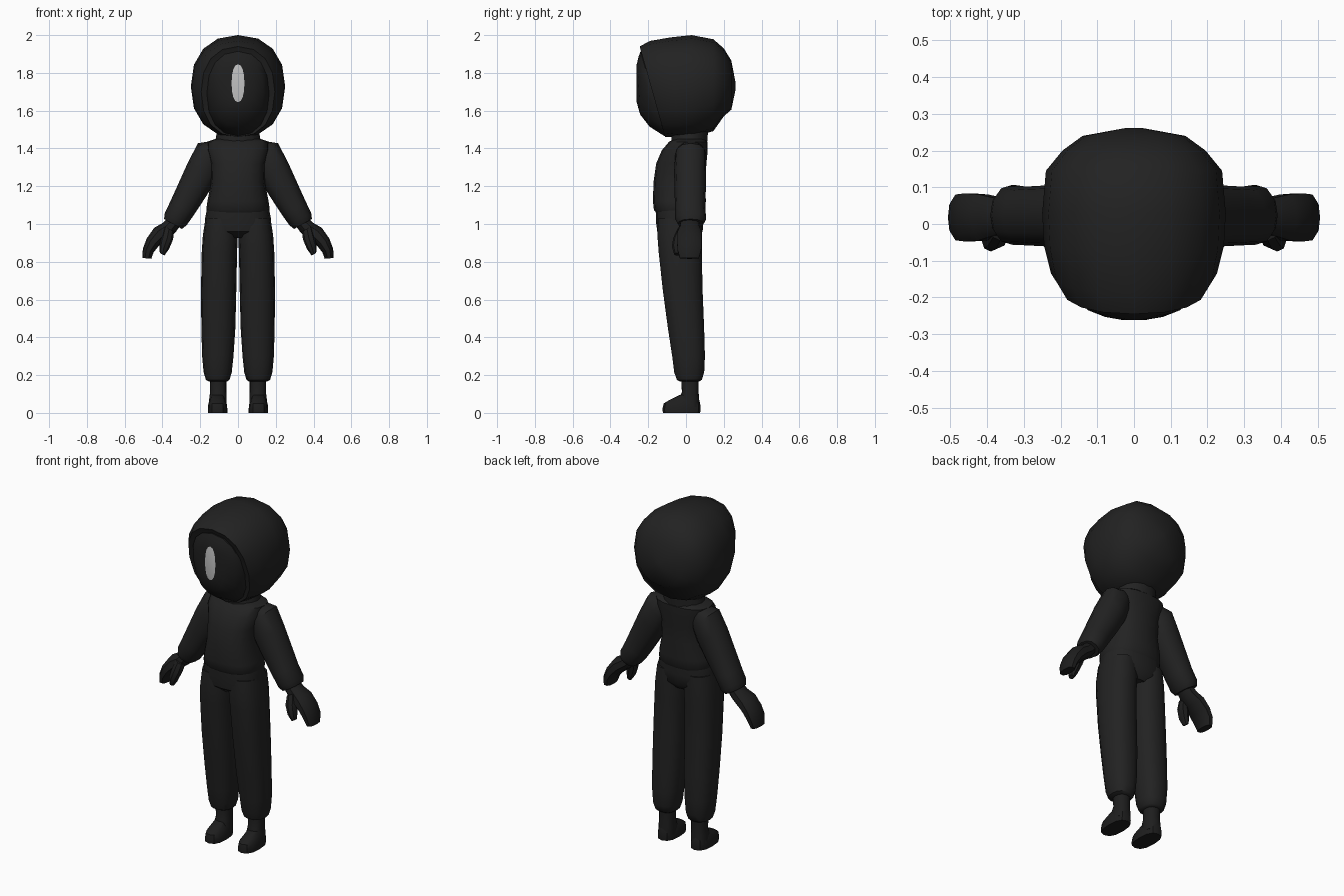
import bpy, bmesh, math
from mathutils import Vector


def material(name, v):
    m = bpy.data.materials.new(name)
    m.diffuse_color = (v, v, v, 1)
    return m


SUIT = material("charcoal cloth", 0.016)
MASK = material("black mask", 0.014)
LEATHER = material("black leather", 0.013)
PALE = material("pale grey", 0.55)


def loft(name, rings, mat, n=14, power=2.0, mirror=False, cap_mat=None, angle=40):
    """Skin rings of (centre, u axis, v axis) and cap both ends."""
    bm = bmesh.new()
    rows = []
    for c, u, v in rings:
        row = []
        for i in range(n):
            a = 2 * math.pi * i / n
            ca, sa = math.cos(a), math.sin(a)
            x = math.copysign(abs(ca) ** (2 / power), ca)
            y = math.copysign(abs(sa) ** (2 / power), sa)
            row.append(bm.verts.new(Vector(c) + Vector(u) * x + Vector(v) * y))
        rows.append(row)
    for r0, r1 in zip(rows, rows[1:]):
        for i in range(n):
            j = (i + 1) % n
            bm.faces.new((r0[i], r0[j], r1[j], r1[i]))
    bm.faces.new(rows[0])
    end = bm.faces.new(rows[-1])
    if cap_mat:
        end.material_index = 1
    bmesh.ops.recalc_face_normals(bm, faces=bm.faces)
    me = bpy.data.meshes.new(name)
    bm.to_mesh(me)
    bm.free()
    me.materials.append(mat)
    if cap_mat:
        me.materials.append(cap_mat)
    ob = bpy.data.objects.new(name, me)
    bpy.context.collection.objects.link(ob)
    bpy.ops.object.select_all(action='DESELECT')
    ob.select_set(True)
    bpy.context.view_layer.objects.active = ob
    bpy.ops.object.shade_smooth_by_angle(angle=math.radians(angle))
    if mirror:
        ob.modifiers.new("Mirror", 'MIRROR')
    return ob


def level(rows):
    """Horizontal rings from (z, x0, x1, y0, y1)."""
    return [(((x0 + x1) / 2, (y0 + y1) / 2, z), ((x1 - x0) / 2, 0, 0),
             (0, (y1 - y0) / 2, 0)) for z, x0, x1, y0, y1 in rows]


def upright(rows):
    """Leaning vertical rings from (y, zc, rx, rz, lean)."""
    return [((0, y, z), (rx, 0, 0), (0, -lean * rz, rz)) for y, z, rx, rz, lean in rows]


def limb(rows):
    """Rings along an arm from (x, y, z, tilt, thickness, depth)."""
    out = []
    for x, y, z, tilt, t, d in rows:
        a = math.radians(tilt)
        out.append(((x, y, z), (t * math.cos(a), 0, t * math.sin(a)), (0, d, 0)))
    return out


# Hood, from the back of the head to the rolled rim
loft("hood", upright([
    (0.262, 1.73, 0.02, 0.02, 0), (0.24, 1.735, 0.14, 0.13, 0),
    (0.20, 1.75, 0.195, 0.18, 0), (0.145, 1.735, 0.24, 0.243, 0),
    (0.03, 1.728, 0.25, 0.272, 0), (-0.06, 1.722, 0.245, 0.266, 0.08),
    (-0.135, 1.715, 0.226, 0.254, 0.22), (-0.178, 1.70, 0.195, 0.24, 0.28),
    (-0.172, 1.695, 0.168, 0.224, 0.28)]), SUIT, power=2.25, n=16)

# Domed mask with a plain pale oval set in its face
loft("mask", upright([
    (-0.14, 1.69, 0.16, 0.22, 0.28), (-0.178, 1.69, 0.165, 0.224, 0.28),
    (-0.222, 1.70, 0.135, 0.185, 0.16), (-0.25, 1.72, 0.085, 0.14, 0.05),
    (-0.261, 1.745, 0.034, 0.10, 0)]), MASK, power=2.25, n=16, cap_mat=PALE, angle=50)

# Neck and jacket
loft("neck", level([(1.38, -0.13, 0.13, -0.08, 0.11),
                    (1.50, -0.11, 0.11, -0.08, 0.12)]), SUIT)
loft("jacket", level([
    (1.055, -0.155, 0.155, -0.155, 0.09), (1.075, -0.168, 0.168, -0.17, 0.10),
    (1.12, -0.162, 0.162, -0.175, 0.105), (1.22, -0.142, 0.142, -0.172, 0.102),
    (1.32, -0.145, 0.145, -0.158, 0.108), (1.39, -0.165, 0.165, -0.128, 0.115),
    (1.435, -0.165, 0.165, -0.09, 0.115), (1.45, -0.12, 0.12, -0.06, 0.10)]),
    SUIT, power=2.5, n=16)

# Trousers
loft("hips", level([
    (0.925, -0.09, 0.09, -0.11, 0.06), (0.96, -0.165, 0.165, -0.152, 0.088),
    (1.02, -0.176, 0.176, -0.16, 0.093), (1.10, -0.16, 0.16, -0.16, 0.092)]),
    SUIT, power=2.5, n=16)
loft("trouser_leg", level([
    (0.165, 0.06, 0.15, -0.03, 0.07), (0.175, 0.045, 0.17, -0.05, 0.085),
    (0.215, 0.033, 0.182, -0.064, 0.098), (0.30, 0.024, 0.19, -0.075, 0.102),
    (0.45, 0.014, 0.194, -0.098, 0.098), (0.65, 0.009, 0.196, -0.125, 0.09),
    (0.85, 0.005, 0.192, -0.147, 0.086), (0.94, 0.001, 0.186, -0.154, 0.088),
    (1.03, 0.01, 0.172, -0.15, 0.085)]), SUIT, power=2.4, mirror=True)

# Boots
loft("boot_shaft", level([
    (0.03, 0.06, 0.155, -0.03, 0.07), (0.08, 0.06, 0.152, -0.035, 0.07),
    (0.11, 0.062, 0.148, -0.022, 0.066), (0.19, 0.062, 0.15, -0.025, 0.068)]),
    LEATHER, n=12, power=2.4, mirror=True)
loft("boot_foot", level([
    (0.0, 0.056, 0.16, -0.122, 0.075), (0.02, 0.056, 0.16, -0.125, 0.077),
    (0.05, 0.06, 0.157, -0.118, 0.075), (0.07, 0.068, 0.15, -0.085, 0.07),
    (0.095, 0.075, 0.142, -0.035, 0.06)]), LEATHER, n=12, power=2.5, mirror=True)

# Sleeves and cuffs
loft("sleeve", limb([
    (0.115, 0.025, 1.40, 50, 0.05, 0.06), (0.15, 0.025, 1.365, 45, 0.088, 0.082),
    (0.19, 0.022, 1.28, 32, 0.088, 0.085), (0.24, 0.022, 1.185, 29, 0.081, 0.083),
    (0.295, 0.022, 1.085, 29, 0.072, 0.08), (0.33, 0.025, 1.025, 29, 0.066, 0.082),
    (0.344, 0.025, 1.0, 29, 0.054, 0.068)]), SUIT, n=12, power=2.3, mirror=True)

# Gloved hands with a separate thumb
loft("hand", limb([
    (0.335, 0.02, 1.015, 32, 0.038, 0.05), (0.365, 0.02, 0.98, 38, 0.042, 0.052),
    (0.41, 0.018, 0.95, 42, 0.045, 0.065), (0.45, 0.018, 0.905, 28, 0.038, 0.068),
    (0.475, 0.018, 0.86, 18, 0.03, 0.065), (0.483, 0.018, 0.818, 5, 0.024, 0.052)]),
    LEATHER, n=10, power=2.5, mirror=True)
loft("thumb", limb([
    (0.365, -0.015, 0.975, 30, 0.03, 0.03), (0.375, -0.035, 0.925, 10, 0.032, 0.033),
    (0.39, -0.045, 0.88, 25, 0.028, 0.03), (0.402, -0.045, 0.84, 30, 0.014, 0.018)]),
    LEATHER, n=8, mirror=True)
